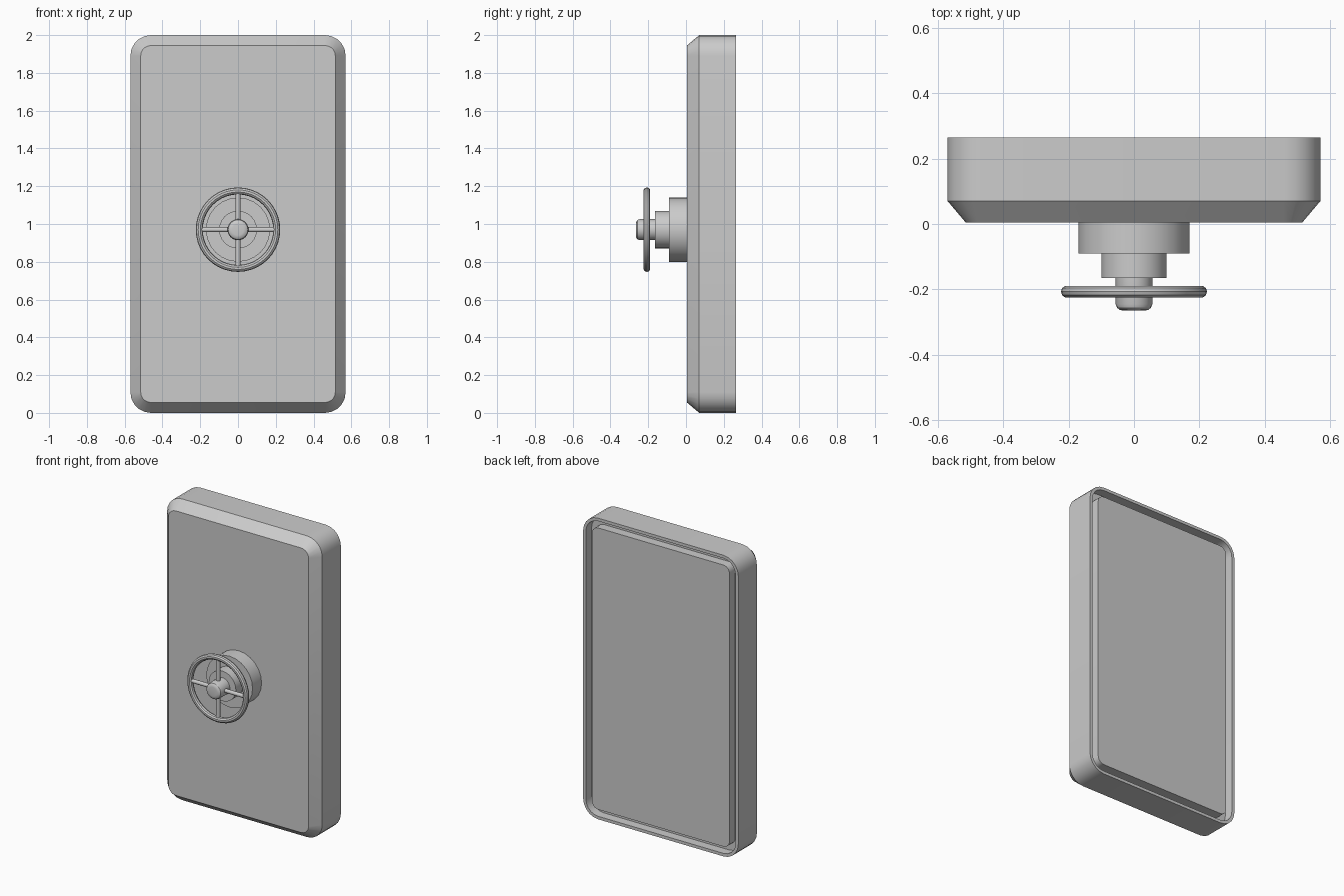
import bpy, bmesh
from math import sin, cos, pi, radians
from mathutils import Matrix

if "Cube" in bpy.data.objects:
    bpy.data.objects.remove(bpy.data.objects["Cube"])

WHEEL_Z = 0.97


def finish(bm, name, angle=30):
    bmesh.ops.recalc_face_normals(bm, faces=bm.faces)
    mesh = bpy.data.meshes.new(name)
    bm.to_mesh(mesh)
    bm.free()
    ob = bpy.data.objects.new(name, mesh)
    bpy.context.collection.objects.link(ob)
    bpy.ops.object.select_all(action='DESELECT')
    ob.select_set(True)
    bpy.context.view_layer.objects.active = ob
    bpy.ops.object.shade_smooth_by_angle(angle=radians(angle))
    return ob


def skin(bm, rings, closed=False):
    """Join point rings with quads; cap both ends unless closed."""
    loops = [[bm.verts.new(p) for p in ring] for ring in rings]
    n = len(loops[0])
    pairs = list(zip(loops, loops[1:]))
    if closed:
        pairs.append((loops[-1], loops[0]))
    for a, b in pairs:
        for i in range(n):
            j = (i + 1) % n
            bm.faces.new((a[i], a[j], b[j], b[i]))
    if not closed:
        bm.faces.new(loops[0])
        bm.faces.new(loops[-1])


def rounded_rect(y, inset, segs=5):
    r = max(0.11 - inset, 0.045)
    hx, hz = 0.57 - inset - r, 1.0 - inset - r
    pts = []
    for k, (sx, sz) in enumerate(((1, 1), (-1, 1), (-1, -1), (1, -1))):
        for i in range(segs + 1):
            a = (k + i / segs) * pi / 2
            pts.append((sx * hx + r * cos(a), y, 1.0 + sz * hz + r * sin(a)))
    return pts


def circle(y, r, n):
    return [(r * cos(2 * pi * i / n), y, WHEEL_Z + r * sin(2 * pi * i / n))
            for i in range(n)]


def lathe(name, profile, n, closed=False):
    bm = bmesh.new()
    skin(bm, [circle(y, r, n) for y, r in profile], closed)
    return finish(bm, name)


# Door slab: chamfered front, thin rim and groove around the back panel
bm = bmesh.new()
skin(bm, [rounded_rect(y, inset) for y, inset in (
    (0.005, 0.055), (0.07, 0), (0.265, 0), (0.265, 0.02),
    (0.205, 0.02), (0.205, 0.065), (0.265, 0.065))])
finish(bm, "door_slab")

# Stepped mount behind the wheel
lathe("mount_base", [(0.02, 0.17), (-0.09, 0.17)], 24)
lathe("mount_step", [(-0.08, 0.10), (-0.165, 0.10)], 24)

# Shaft with rounded hub cap
lathe("wheel_hub", [(-0.155, 0.056), (-0.245, 0.056), (-0.256, 0.052),
                    (-0.263, 0.043), (-0.265, 0.03)], 24)

# Wheel rim
lathe("wheel_rim", [(-0.207 + 0.0185 * sin(2 * pi * i / 10),
                     0.205 + 0.0185 * cos(2 * pi * i / 10))
                    for i in range(10)], 40, closed=True)

# Four spokes as two crossing bars
for name, axis in (("spoke_horizontal", 'Y'), ("spoke_vertical", 'Z')):
    bm = bmesh.new()
    turn = Matrix.Rotation(pi / 2, 4, 'Y') if axis == 'Y' else Matrix()
    bmesh.ops.create_cone(bm, cap_ends=True, segments=12, radius1=0.013,
                          radius2=0.013, depth=0.40,
                          matrix=Matrix.Translation((0, -0.207, WHEEL_Z)) @ turn)
    finish(bm, name, 40)
